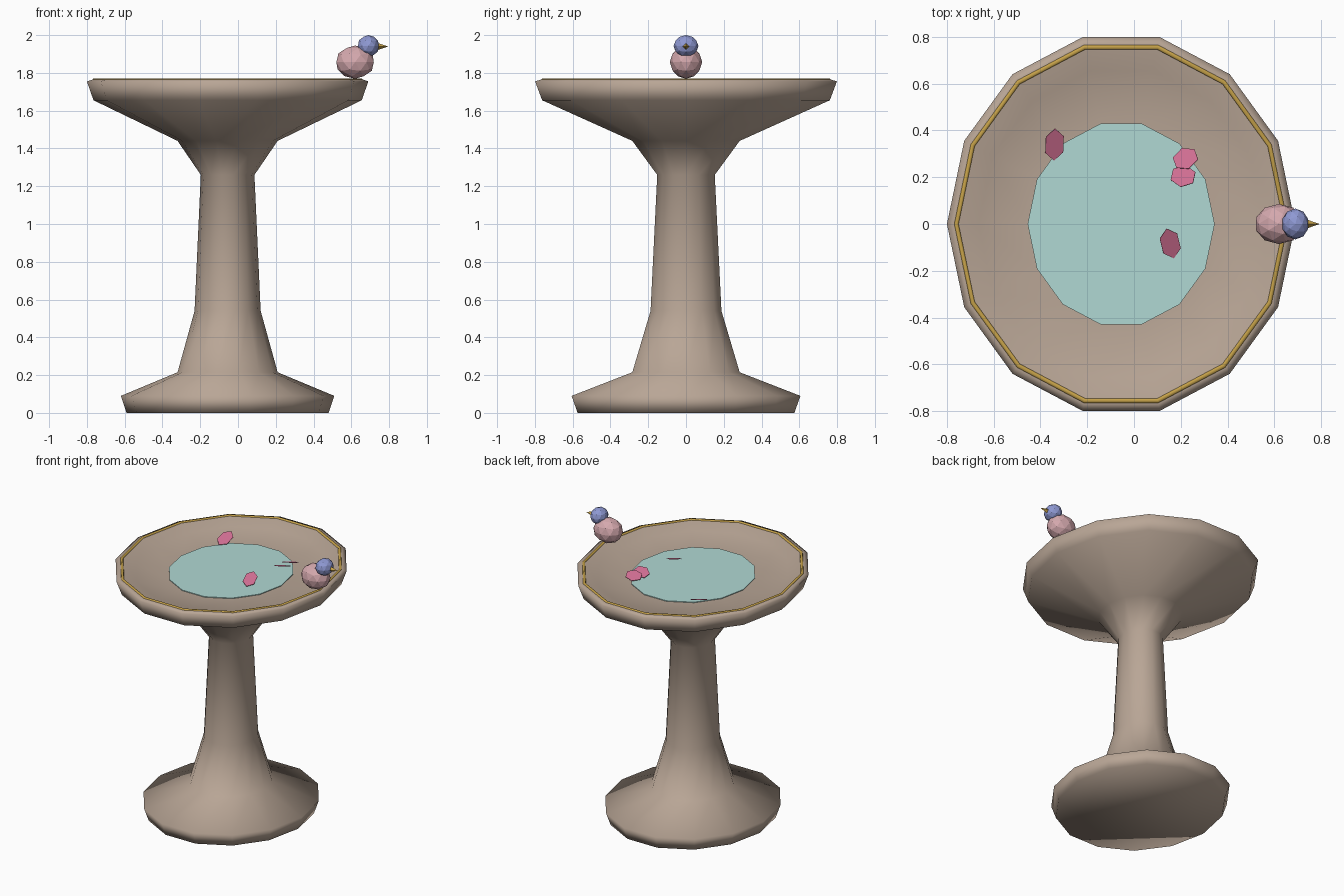
import bpy, bmesh, math
from mathutils import Vector, Matrix

if "Cube" in bpy.data.objects:
    bpy.data.objects.remove(bpy.data.objects["Cube"])

SIDES = 14
CX = -0.055      # bath centre in x
YS = 1.1         # bath is slightly oval


def material(name, r, g, b):
    m = bpy.data.materials.new(name)
    lin = [((c / 255 + 0.055) / 1.055) ** 2.4 for c in (r, g, b)]
    m.diffuse_color = (*lin, 1)
    m.use_nodes = True
    m.node_tree.nodes["Principled BSDF"].inputs["Base Color"].default_value = m.diffuse_color
    return m


STONE = material("warm stone", 185, 166, 150)
GOLD = material("gold", 196, 160, 72)
WATER = material("pale water", 176, 217, 212)
PETAL = material("rose petal", 208, 110, 146)
PINK = material("dusty pink", 212, 168, 173)
BLUE = material("soft blue", 142, 152, 210)


def finish(name, bm, mat, smooth=False):
    bmesh.ops.recalc_face_normals(bm, faces=bm.faces)
    me = bpy.data.meshes.new(name)
    bm.to_mesh(me)
    bm.free()
    me.materials.append(mat)
    for p in me.polygons:
        p.use_smooth = smooth
    ob = bpy.data.objects.new(name, me)
    bpy.context.collection.objects.link(ob)
    return ob


def lathe(name, profile, mat, closed=False, smooth=True):
    """Spin (radius, z) points into an oval solid; closed makes a ring."""
    bm = bmesh.new()
    rings = []
    for r, z in profile:
        rings.append([bm.verts.new((CX + r * math.cos(a), YS * r * math.sin(a), z))
                      for a in (2 * math.pi * i / SIDES for i in range(SIDES))])
    pairs = list(zip(rings, rings[1:]))
    if closed:
        pairs.append((rings[-1], rings[0]))
    else:
        bm.faces.new(rings[0])
        bm.faces.new(rings[-1])
    for a, b in pairs:
        for i in range(SIDES):
            j = (i + 1) % SIDES
            bm.faces.new((a[i], a[j], b[j], b[i]))
    return finish(name, bm, mat, smooth)


# Stone pedestal and basin in one turned profile
lathe("pedestal_and_basin", [
    (0.535, 0.0), (0.565, 0.09), (0.265, 0.215), (0.175, 0.54),
    (0.142, 1.26), (0.265, 1.44), (0.71, 1.655), (0.745, 1.755),
    (0.715, 1.765), (0.69, 1.763), (0.61, 1.73), (0.40, 1.709)], STONE)

# Gold trim ring around the lip
lathe("rim_trim", [(0.705 + 0.011 * math.cos(k * math.pi / 3),
                    1.761 + 0.011 * math.sin(k * math.pi / 3)) for k in range(6)],
      GOLD, closed=True)

# Water surface
lathe("water", [(0.40, 1.711), (0.40, 1.716)], WATER, smooth=False)


# Floating petals: thin tilted hexagons
def petal(name, x, y, w, h, spin, lean):
    bm = bmesh.new()
    bmesh.ops.create_cone(bm, cap_ends=True, segments=6, radius1=0.5,
                          radius2=0.5, depth=0.004)
    normal = Vector((0.545 * lean, -0.84 * lean, 2.4)).normalized()
    tilt = Vector((0, 0, 1)).rotation_difference(normal).to_matrix().to_4x4()
    bm.transform(Matrix.Translation((x, y, 1.743)) @ tilt
                 @ Matrix.Rotation(math.radians(spin), 4, 'Z')
                 @ Matrix.Diagonal((w, h, 1, 1)))
    finish(name, bm, PETAL)


petal("petal_left", -0.34, 0.34, 0.09, 0.145, 0, 1)
petal("petal_front", 0.155, -0.083, 0.09, 0.14, 15, 1)
petal("petal_back", 0.22, 0.28, 0.115, 0.10, 20, -1)
petal("petal_right", 0.21, 0.205, 0.115, 0.10, -10, -1)


# Bird perched on the rim
def ball(name, centre, size, mat):
    bm = bmesh.new()
    bmesh.ops.create_icosphere(bm, subdivisions=2, radius=1)
    bm.transform(Matrix.Translation(centre) @ Matrix.Diagonal((*size, 1)))
    finish(name, bm, mat)


ball("bird_body", (0.62, 0, 1.857), (0.104, 0.086, 0.088), PINK)
ball("bird_head", (0.69, 0, 1.942), (0.058, 0.066, 0.058), BLUE)

bm = bmesh.new()
bmesh.ops.create_cone(bm, cap_ends=True, segments=4, radius1=0.022, radius2=0,
                      depth=0.065)
bm.transform(Matrix.Translation((0.7625, 0, 1.94)) @ Matrix.Rotation(math.pi / 2, 4, 'Y'))
finish("bird_beak", bm, GOLD)
